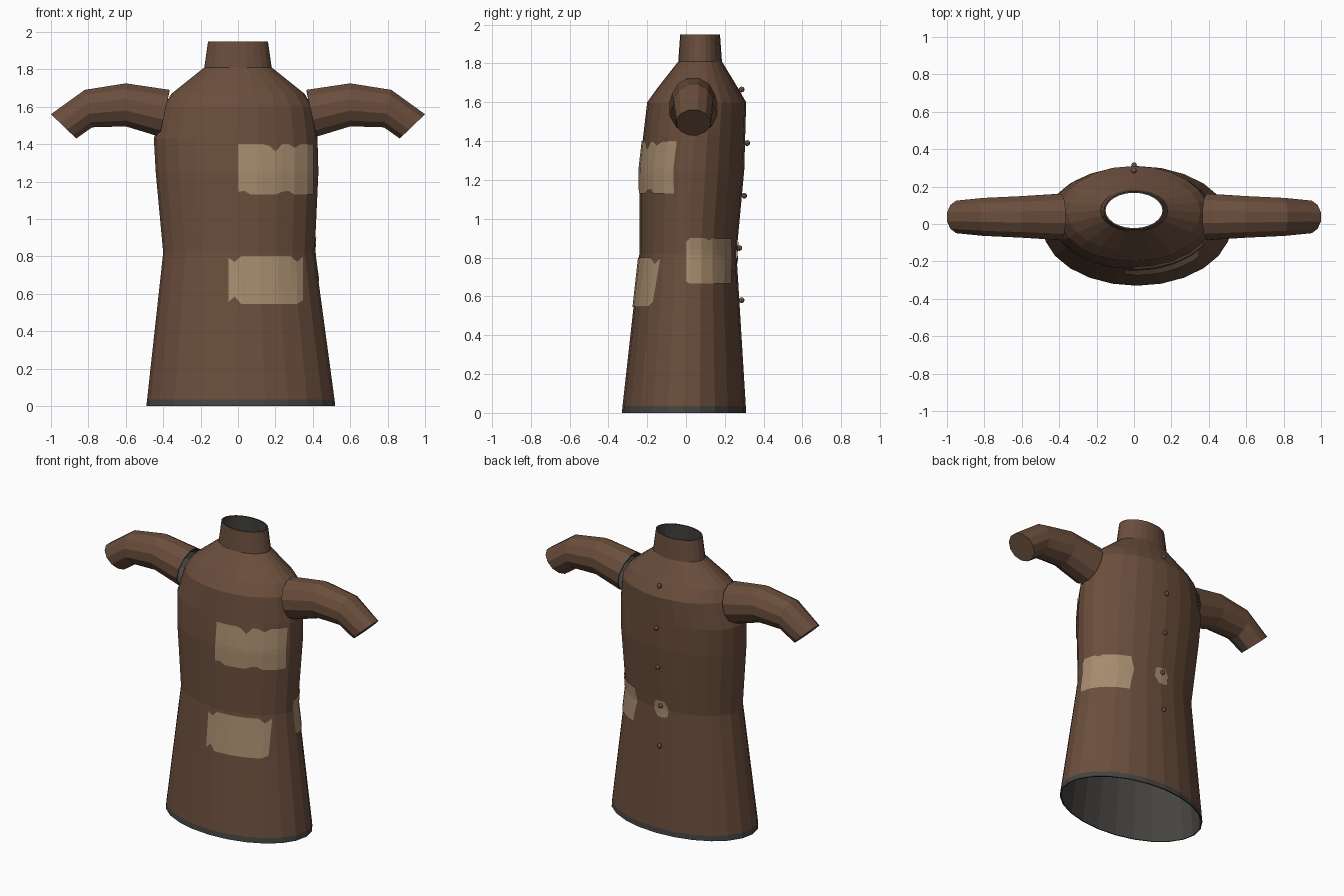
import bpy, bmesh, math
from mathutils import Vector
from mathutils.bvhtree import BVHTree

if "Cube" in bpy.data.objects:
    bpy.data.objects.remove(bpy.data.objects["Cube"], do_unlink=True)


def material(name, rgb):
    m = bpy.data.materials.new(name)
    m.use_nodes = True
    color = (*rgb, 1)
    m.diffuse_color = color
    bsdf = m.node_tree.nodes["Principled BSDF"]
    bsdf.inputs["Base Color"].default_value = color
    bsdf.inputs["Roughness"].default_value = 0.9
    return m


CLOTH = material("brown cloth", (0.145, 0.076, 0.046))
LINING = material("dark lining", (0.06, 0.058, 0.052))
PATCH = material("tan patch", (0.38, 0.26, 0.155))
BUTTON = material("button brown", (0.19, 0.115, 0.075))


def make_object(name, bm, *mats):
    mesh = bpy.data.meshes.new(name)
    bm.to_mesh(mesh)
    bm.free()
    for m in mats:
        mesh.materials.append(m)
    obj = bpy.data.objects.new(name, mesh)
    bpy.context.collection.objects.link(obj)
    return obj


def loft(bm, rings):
    """Bridge consecutive rings; returns one list of faces per segment."""
    loops = [[bm.verts.new(p) for p in ring] for ring in rings]
    n = len(loops[0])
    segments = []
    for a, b in zip(loops, loops[1:]):
        segments.append([bm.faces.new((a[i], a[(i + 1) % n], b[(i + 1) % n], b[i]))
                         for i in range(n)])
    return loops, segments


def add_lining(obj):
    # inner shell and rim take the dark lining material
    mod = obj.modifiers.new("lining", "SOLIDIFY")
    mod.thickness = 0.008
    mod.offset = -1
    mod.material_offset = 1
    mod.material_offset_rim = 1


# Coat body: height, left, right, front, back of each oval ring
PROFILE = [
    (0.00, -0.49, 0.52, -0.33, 0.31),
    (0.035, -0.486, 0.516, -0.327, 0.308),
    (0.82, -0.40, 0.41, -0.24, 0.26),
    (1.25, -0.44, 0.43, -0.24, 0.30),
    (1.43, -0.45, 0.425, -0.22, 0.305),
    (1.60, -0.40, 0.40, -0.20, 0.31),
    (1.67, -0.355, 0.355, -0.15, 0.27),
    (1.81, -0.18, 0.18, -0.04, 0.185),
    (1.95, -0.16, 0.16, -0.03, 0.175),
]


def oval(z, x0, x1, y0, y1, sides=24):
    pts = []
    for i in range(sides):
        a = math.tau * i / sides
        pts.append(((x0 + x1) / 2 + (x1 - x0) / 2 * math.cos(a),
                    (y0 + y1) / 2 + (y1 - y0) / 2 * math.sin(a), z))
    return pts


bm = bmesh.new()
_, segments = loft(bm, [oval(*p) for p in PROFILE])
for f in segments[0]:          # dark hem band
    f.material_index = 1
bm.normal_update()
surface = BVHTree.FromBMesh(bm)
body = make_object("coat_body", bm, CLOTH, LINING)
add_lining(body)

# Sleeves: top (x, z), bottom (x, z) and half depth of each ring
SLEEVE = [
    ((0.365, 1.69), (0.42, 1.44), 0.128),
    ((0.60, 1.725), (0.60, 1.495), 0.115),
    ((0.82, 1.69), (0.78, 1.49), 0.105),
    ((1.00, 1.56), (0.865, 1.43), 0.09),
]


def sleeve_ring(top, bottom, depth, side, sides=12):
    t, b = Vector(top), Vector(bottom)
    mid, half = (t + b) / 2, (t - b) / 2
    pts = []
    for i in range(sides):
        a = math.tau * (i + 0.5) / sides
        p = mid + half * math.sin(a) / math.cos(math.pi / sides)
        pts.append((side * p.x, 0.038 + depth * math.cos(a), p.y))
    return pts


for side, name in ((1, "left_sleeve"), (-1, "right_sleeve")):
    bm = bmesh.new()
    loops, segments = loft(bm, [sleeve_ring(*r, side) for r in SLEEVE])
    bm.faces.new(loops[-1])    # closed cuff end
    bmesh.ops.recalc_face_normals(bm, faces=bm.faces)
    cuff = segments[-1]
    # recalculation on an open tube: make sure the cuff end faces away from the body
    bm.normal_update()
    bm.faces.ensure_lookup_table()
    if bm.faces[-1].normal.x * side < 0:
        bmesh.ops.reverse_faces(bm, faces=bm.faces)
    lowest = min(f.calc_center_median().z for f in cuff)
    for f in cuff:             # dark underside at the cuff bend
        if f.calc_center_median().z < lowest + 0.005:
            f.material_index = 1
    add_lining(make_object(name, bm, CLOTH, LINING))


def project(u, z, out):
    """Point on the coat and its normal, hit from the given outward direction."""
    across = Vector((0, 0, 1)).cross(out)
    start = across * u + Vector((0, 0, z)) + out * 2
    hit, normal, _, _ = surface.ray_cast(start, -out)
    return hit, normal


def patch(name, out, u0, u1, z0, z1, top, bottom, cols=12, rows=8):
    """Cloth plate hugging the coat; top and bottom map a column to its notch depth."""
    out = Vector(out)
    bm = bmesh.new()
    grid = []
    for c in range(cols + 1):
        u = u0 + (u1 - u0) * c / cols
        low, high = z0 + bottom.get(c, 0), z1 - top.get(c, 0)
        column = []
        for r in range(rows + 1):
            hit, normal = project(u, low + (high - low) * r / rows, out)
            column.append(bm.verts.new(hit + normal * 0.006))
        grid.append(column)
    for a, b in zip(grid, grid[1:]):
        for r in range(rows):
            bm.faces.new((a[r], b[r], b[r + 1], a[r + 1]))
    make_object(name, bm, PATCH)


FRONT, BACK, LEFT = (0, -1, 0), (0, 1, 0), (1, 0, 0)
patch("chest_patch", FRONT, 0.0, 0.40, 1.13, 1.40,
      {5: 0.01, 6: 0.04, 9: 0.02}, {0: 0.015, 1: 0.02, 7: 0.015, 8: 0.02})
patch("skirt_patch", FRONT, -0.05, 0.345, 0.545, 0.80,
      {0: 0.01, 1: 0.03, 11: 0.03}, {0: 0.01, 1: 0.04, 12: 0.02})
patch("side_patch", LEFT, 0.0, 0.23, 0.665, 0.90,
      {0: 0.02, 6: 0.01}, {0: 0.01})
patch("button_patch", BACK, -0.05, 0.05, 0.77, 0.88,
      {0: 0.015, 4: 0.04}, {0: 0.04, 4: 0.015}, cols=4, rows=4)

# Row of buttons down the back
for i in range(5):
    hit, normal = project(0, 1.66 - 0.27 * i, Vector(BACK))
    bm = bmesh.new()
    bmesh.ops.create_uvsphere(bm, u_segments=8, v_segments=6, radius=0.015)
    bmesh.ops.translate(bm, verts=bm.verts, vec=hit + normal * 0.012)
    make_object(f"back_button_{i + 1}", bm, BUTTON)
